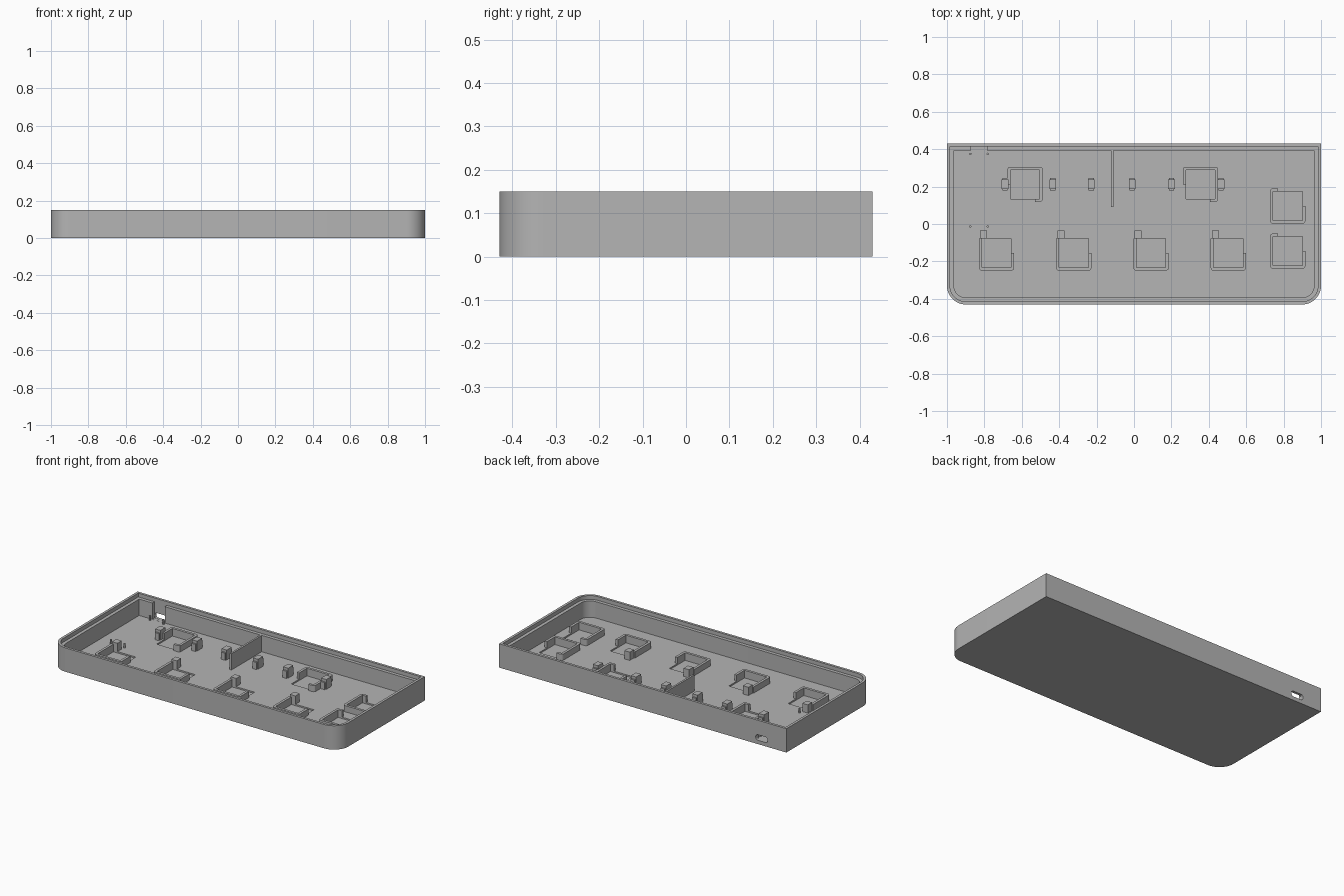
import bpy, bmesh, math
from mathutils import Vector

cube = bpy.data.objects.get("Cube")
if cube:
    bpy.data.objects.remove(cube, do_unlink=True)

WALL_H, LEDGE, FLOOR, POCKET = 0.15, 0.126, 0.023, 0.014
HALF = 0.078      # half side of a square pocket
RIB = 0.016       # rib thickness around a pocket

grey = bpy.data.materials.new("grey plastic")
grey.use_nodes = True
grey.diffuse_color = (0.46, 0.46, 0.46, 1)
grey.node_tree.nodes["Principled BSDF"].inputs["Base Color"].default_value = grey.diffuse_color


def finish(bm, name):
    bmesh.ops.recalc_face_normals(bm, faces=bm.faces[:])
    mesh = bpy.data.meshes.new(name)
    bm.to_mesh(mesh)
    bm.free()
    mesh.materials.append(grey)
    ob = bpy.data.objects.new(name, mesh)
    bpy.context.collection.objects.link(ob)
    return ob


def add_box(bm, x0, x1, y0, y1, z0, z1):
    made = bmesh.ops.create_cube(bm, size=1)["verts"]
    for v in made:
        v.co = Vector(((x0 + x1) / 2 + v.co.x * (x1 - x0),
                       (y0 + y1) / 2 + v.co.y * (y1 - y0),
                       (z0 + z1) / 2 + v.co.z * (z1 - z0)))
    return made


def round_uprights(bm, keep, width):
    edges = [e for e in bm.edges
             if abs(e.verts[0].co.z - e.verts[1].co.z) > 0.001
             and keep(e.verts[0].co)]
    bmesh.ops.bevel(bm, geom=edges, offset=width, segments=3, profile=0.5, affect='EDGES')


def smooth(ob):
    bpy.ops.object.select_all(action='DESELECT')
    ob.select_set(True)
    bpy.context.view_layer.objects.active = ob
    bpy.ops.object.shade_smooth_by_angle(angle=math.radians(30))


# Tray outline: square back corners, rounded front corners
def outline(inset):
    w, d, r = 1 - inset, 0.43 - inset, 0.1 - inset
    pts = [(w, d), (-w, d)]
    for cx, start in ((-w + r, 180), (w - r, 270)):
        for i in range(13):
            a = math.radians(start + i * 7.5)
            pts.append((cx + r * math.cos(a), -d + r + r * math.sin(a)))
    return pts


# Tray: loops run up the outside, over the stepped rim and down to the floor
bm = bmesh.new()
rings = []
for inset, z in ((0, 0), (0, WALL_H), (0.016, WALL_H), (0.016, LEDGE),
                 (0.037, LEDGE), (0.037, FLOOR)):
    rings.append([bm.verts.new((x, y, z)) for x, y in outline(inset)])
for low, high in zip(rings, rings[1:]):
    for i in range(len(low)):
        j = (i + 1) % len(low)
        bm.faces.new((low[i], low[j], high[j], high[i]))
bm.faces.new(rings[0])
bm.faces.new(rings[-1])
tray = finish(bm, "tray")
smooth(tray)

# Pocket centres with the side their ribs open to (1 = back, -1 = front)
front_row = [(-0.735 + 0.413 * i, -0.155) for i in range(4)]
back_row = [(-0.582, 0.212), (0.355, 0.212)]
side_row = [(0.822, 0.096), (0.822, -0.145)]
pockets = ([(p, 1, "post") for p in front_row]
           + [(p, -1, "hook") for p in back_row]
           + [(p, 1, "hook") for p in side_row])

# Cutters: shallow pockets, thinned wall at the port, port slot
bm = bmesh.new()
for (x, y), _, _ in pockets:
    add_box(bm, x - HALF, x + HALF, y - HALF, y + HALF, POCKET, 0.05)
add_box(bm, -0.872, -0.785, 0.35, 0.414, FLOOR + 0.0005, 0.2)
pocket_cutter = finish(bm, "pocket_cutter")

bm = bmesh.new()
add_box(bm, -0.87, -0.786, 0.38, 0.5, 0.024, 0.059)
ends = [e for e in bm.edges if abs(e.verts[0].co.y - e.verts[1].co.y) > 0.01]
bmesh.ops.bevel(bm, geom=ends, offset=0.015, segments=4, profile=0.5, affect='EDGES')
port_cutter = finish(bm, "port_cutter")

for cutter in (pocket_cutter, port_cutter):
    mod = tray.modifiers.new(cutter.name, 'BOOLEAN')
    mod.operation = 'DIFFERENCE'
    mod.solver = 'EXACT'
    mod.object = cutter
    cutter.hide_render = True
    cutter.hide_set(True)


# Ribs hugging a pocket on two and a half sides, with a post or hook at the end
def pocket_ribs(center, flip, kind, name):
    h, o = HALF, HALF + RIB
    path = [(-o, h), (-o, -o), (o, -o), (o, 0), (h, 0), (h, -h), (-h, -h), (-h, h)]
    if kind == "hook":
        path[0] = (-o, o)
        path[-1:] = [(-h, h), (-h + 0.026, h), (-h + 0.026, o)]
    bm = bmesh.new()
    face = bm.faces.new([bm.verts.new((x, y, POCKET)) for x, y in path])
    top = bmesh.ops.extrude_face_region(bm, geom=[face])["geom"]
    for v in top:
        if isinstance(v, bmesh.types.BMVert):
            v.co.z = 0.062
    round_uprights(bm, lambda c: abs(c.x) > h + 0.01 and abs(c.y) > h + 0.01, 0.014)
    if kind == "post":
        add_box(bm, -o + 0.006, -o + 0.044, h, h + 0.042, POCKET, 0.075)
    for v in bm.verts:
        v.co.x = center[0] + flip * v.co.x
        v.co.y = center[1] + flip * v.co.y
    smooth(finish(bm, name))


for n, (center, flip, kind) in enumerate(pockets):
    pocket_ribs(center, flip, kind, f"pocket_ribs_{n + 1}")

# Standing clips along the back row
for n, x in enumerate((-0.69, -0.435, -0.228, -0.01, 0.2, 0.465)):
    bm = bmesh.new()
    add_box(bm, x - 0.018, x + 0.018, 0.188, 0.237, POCKET, 0.085)
    add_box(bm, x - 0.014, x + 0.014, 0.178, 0.247, POCKET, 0.068)
    finish(bm, f"clip_{n + 1}")

# Divider joining the back wall
bm = bmesh.new()
add_box(bm, -0.122, -0.11, 0.092, 0.4, POCKET, LEDGE - 0.001)
finish(bm, "divider")

# Small locating pins
bm = bmesh.new()
for x in (-0.875, -0.782):
    for y in (0.375, -0.013):
        made = bmesh.ops.create_cone(bm, cap_ends=True, segments=12, radius1=0.006,
                                     radius2=0.006, depth=0.035)["verts"]
        bmesh.ops.translate(bm, verts=made, vec=(x, y, 0.033))
smooth(finish(bm, "locating_pins"))
